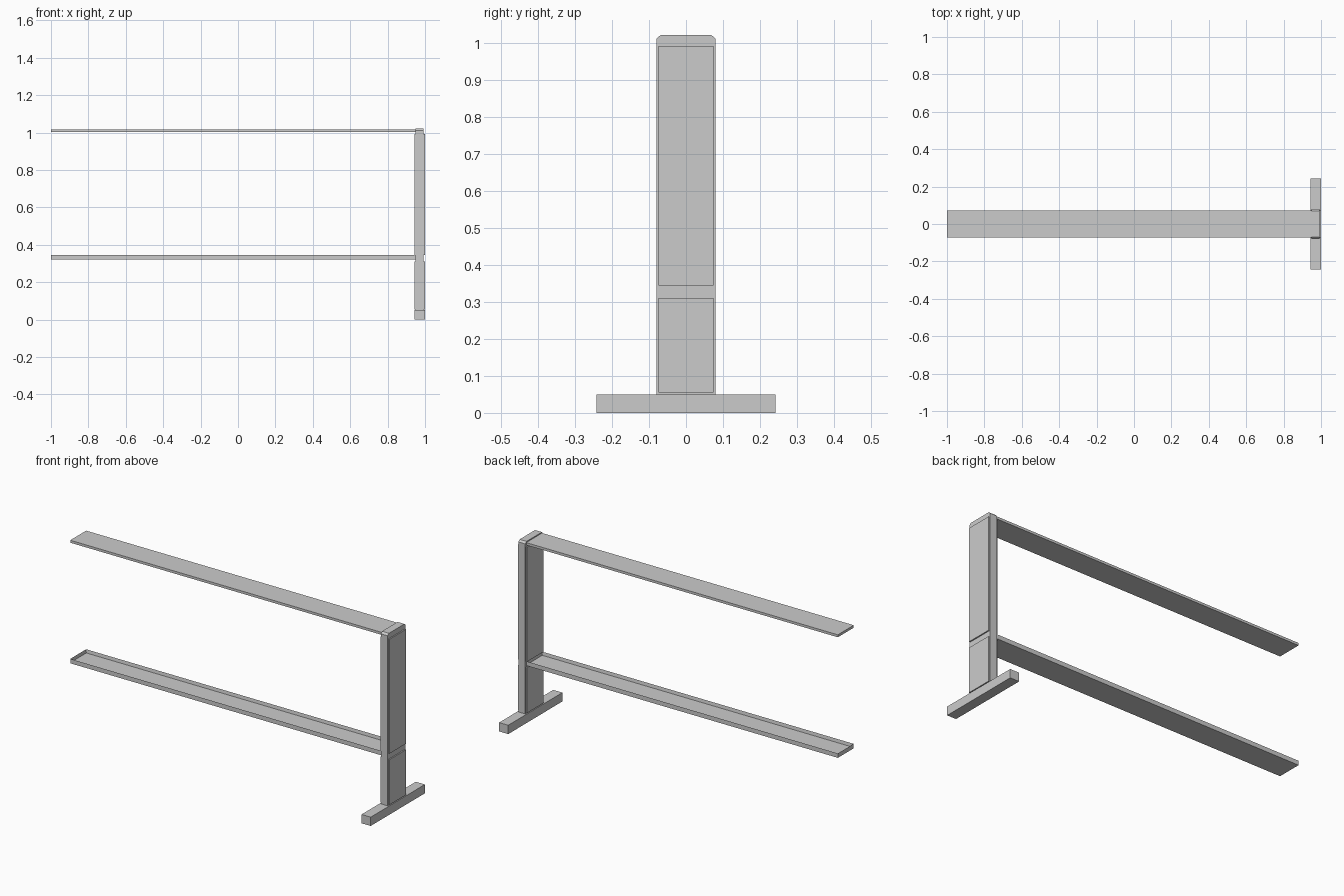
import bpy, bmesh

if "Cube" in bpy.data.objects:
    bpy.data.objects.remove(bpy.data.objects["Cube"])


def mesh_object(name, bm):
    bmesh.ops.recalc_face_normals(bm, faces=bm.faces)
    me = bpy.data.meshes.new(name)
    bm.to_mesh(me)
    bm.free()
    ob = bpy.data.objects.new(name, me)
    bpy.context.collection.objects.link(ob)
    return ob


def box_bm(x0, x1, y0, y1, z0, z1):
    bm = bmesh.new()
    bmesh.ops.create_cube(bm, size=1)
    for v in bm.verts:
        v.co.x = x1 if v.co.x > 0 else x0
        v.co.y = y1 if v.co.y > 0 else y0
        v.co.z = z1 if v.co.z > 0 else z0
    return bm


def box(name, *size):
    return mesh_object(name, box_bm(*size))


X0, X1 = 0.943, 1.0        # full depth of the leg
C0, C1 = 0.950, 0.993      # core of the leg, between the raised panels

# floor bar
box("foot", X0, X1, -0.242, 0.242, 0, 0.05)

# post core with chamfered top corners, extruded along x
bm = bmesh.new()
profile = [(-0.08, 0.05), (0.08, 0.05), (0.08, 1.012), (0.069, 1.022),
           (-0.069, 1.022), (-0.08, 1.012)]
face = bm.faces.new([bm.verts.new((C0, y, z)) for y, z in profile])
ext = bmesh.ops.extrude_face_region(bm, geom=[face])
bmesh.ops.translate(bm, vec=(C1 - C0, 0, 0),
                    verts=[g for g in ext["geom"] if isinstance(g, bmesh.types.BMVert)])
mesh_object("post", bm)

# raised panels on both faces of the post
for label, a, b in (("outer", C1, X1), ("inner", X0, C0)):
    box(label + "_lower_panel", a, b, -0.075, 0.075, 0.055, 0.311)
    box(label + "_upper_panel", a, b, -0.075, 0.075, 0.345, 0.992)

# top rail
box("top_rail", -1, C0, -0.071, 0.071, 1.002, 1.016)

# lower tray with a thin raised rim
bm = box_bm(-1, C0, -0.071, 0.071, 0.32, 0.345)
top = [f for f in bm.faces if f.calc_center_median().z > 0.34]
bmesh.ops.inset_region(bm, faces=top, thickness=0.004)
bmesh.ops.translate(bm, vec=(0, 0, -0.019), verts=top[0].verts)
mesh_object("lower_tray", bm)
